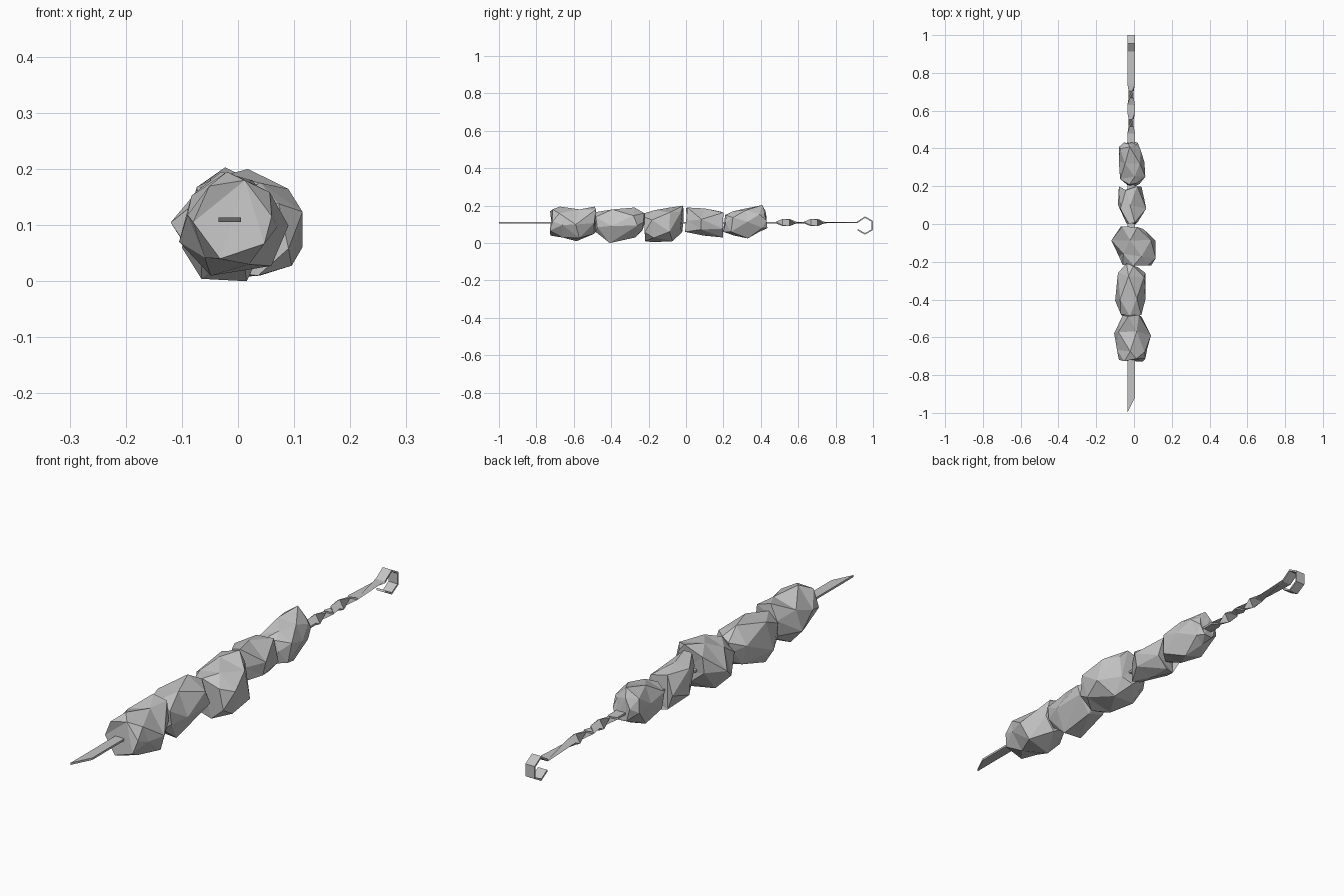
import bpy, bmesh, math, random
from mathutils import Vector, Matrix

random.seed(4)
if "Cube" in bpy.data.objects:
    bpy.data.objects.remove(bpy.data.objects["Cube"], do_unlink=True)

grey = bpy.data.materials.new("plain grey")
grey.use_nodes = True
colour = (0.55, 0.55, 0.55, 1)
grey.diffuse_color = colour
grey.node_tree.nodes["Principled BSDF"].inputs["Base Color"].default_value = colour


def finish(name, bm):
    bmesh.ops.triangulate(bm, faces=[f for f in bm.faces if len(f.verts) > 4])
    bmesh.ops.recalc_face_normals(bm, faces=bm.faces)
    mesh = bpy.data.meshes.new(name)
    bm.to_mesh(mesh)
    bm.free()
    mesh.materials.append(grey)
    bpy.context.collection.objects.link(bpy.data.objects.new(name, mesh))


def fit(values, low, high):
    a, b = min(values), max(values)
    return [low + (v - a) / (b - a) * (high - low) for v in values]


def chunk(name, sections, sides=6):
    """Faceted lump lofted through rings: y, left, right, bottom, top in hundredths."""
    bm = bmesh.new()
    rings = []
    turn = random.random()
    for i, (y, left, right, low, high) in enumerate(sections):
        angles = [math.tau * (k + turn + 0.5 * (i % 2) + random.uniform(-0.2, 0.2)) / sides
                  for k in range(sides)]
        xs = fit([math.cos(a) for a in angles], left, right)
        zs = fit([math.sin(a) for a in angles], low, high)
        rings.append([bm.verts.new(Vector((x, y + random.uniform(-1.2, 1.2), z)) / 100)
                      for x, z in zip(xs, zs)])
    for i, (a, b) in enumerate(zip(rings, rings[1:])):
        for k in range(sides):
            n = (k + 1) % sides
            if i % 2 == 0:
                bm.faces.new((a[k], a[n], b[k]))
                bm.faces.new((a[n], b[n], b[k]))
            else:
                bm.faces.new((a[k], b[n], b[k]))
                bm.faces.new((a[k], a[n], b[n]))
    bm.faces.new(rings[0])
    bm.faces.new(rings[-1])
    finish(name, bm)


# Chunks threaded on the skewer, front to back
chunk("front_chunk", [(-72, -8, 6, 4, 18), (-67, -9, 7, 3, 19.5),
                      (-58, -10.5, 9, 1, 18), (-48, -6, 4, 5, 19.5)])
chunk("second_chunk", [(-48, -7, 4, 6, 16.5), (-40, -10, 6, 0, 18),
                       (-27, -8.5, 6, 3, 19), (-22, -5, 2, 7, 16)])
chunk("middle_chunk", [(-21, -6, 9, 1, 16), (-17, -8, 11.5, 0.5, 17.5),
                       (-8, -12, 11.5, 1, 19), (-2, -7, 5, 6, 20)])
chunk("fourth_chunk", [(0, -4, 2, 6, 19), (9, -8.5, 6.5, 4, 18.5),
                       (19, -8, 4, 3, 17)])
chunk("back_chunk", [(21, -4, 3, 6, 15), (25, -7.5, 6, 4, 17),
                     (33, -8, 5.5, 2.5, 18.5), (40, -8, 3.5, 6, 20.3),
                     (43, -5.5, 2, 8, 17)])

# Flat skewer strip: centre line (y, z, twist in degrees), two half twists, open hook
level = 0.11
path = [(-0.96, level, 0)]
for start in (0.48, 0.63):
    path += [(start + 0.037 * step, level, 60 * step) for step in range(4)]
path.append((0.914, level, 0))
for k in range(5):
    a = math.radians(90 - 60 * k)
    path.append((0.957 + 0.045 * math.cos(a), 0.094 + 0.045 * math.sin(a), 0))

bm = bmesh.new()
half_width, half_thick, axis_x = 0.02, 0.004, -0.015
points = [Vector((axis_x, y, z)) for y, z, _ in path]
previous = None
for i, (y, z, twist) in enumerate(path):
    ahead = (points[min(i + 1, len(points) - 1)] - points[i]).normalized()
    behind = (points[i] - points[max(i - 1, 0)]).normalized()
    along = (ahead + behind).normalized()
    spin = Matrix.Rotation(math.radians(twist % 180), 3, along)
    across = spin @ Vector((half_width, 0, 0))
    up = spin @ (Vector((1, 0, 0)).cross(along) * half_thick)
    ring = [points[i] + across * s + up * t for s, t in ((-1, -1), (1, -1), (1, 1), (-1, 1))]
    if i == 0:  # slanted point
        for p in ring:
            p.y += 0.04 if p.x > axis_x else -0.04
    ring = [bm.verts.new(p) for p in ring]
    if previous:
        # after a half turn the strip's corners have swapped sides
        if path[i - 1][2] % 180 == 120:
            ring = ring[2:] + ring[:2]
        for k in range(4):
            n = (k + 1) % 4
            bm.faces.new((previous[k], previous[n], ring[n], ring[k]))
    else:
        bm.faces.new(ring)
    previous = ring
bm.faces.new(previous)
finish("skewer", bm)
